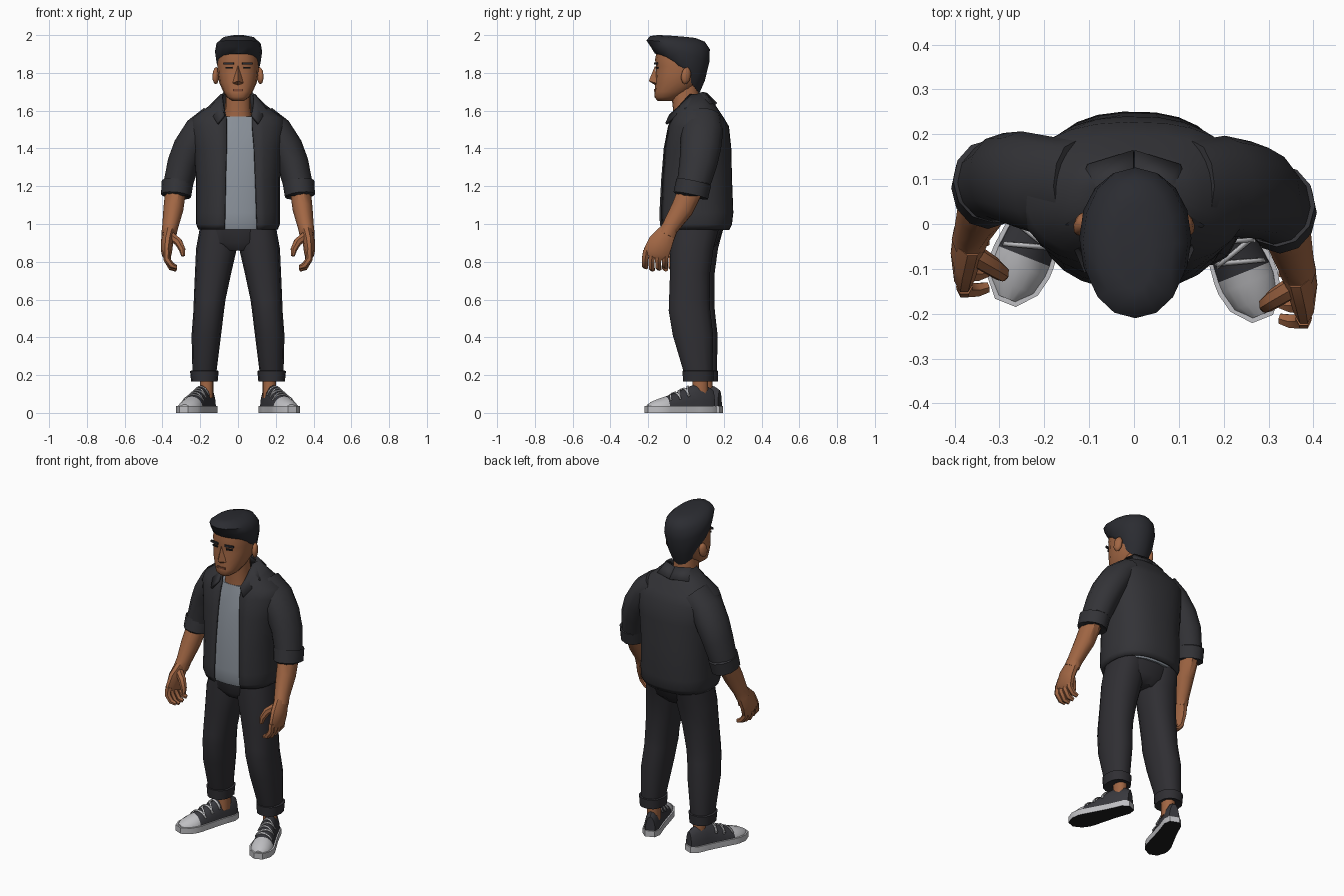
import bpy, bmesh, math
from mathutils import Vector as V

if "Cube" in bpy.data.objects:
    bpy.data.objects.remove(bpy.data.objects["Cube"])


def material(name, rgb):
    m = bpy.data.materials.new(name)
    m.diffuse_color = (*rgb, 1)
    m.use_nodes = True
    m.node_tree.nodes["Principled BSDF"].inputs["Base Color"].default_value = m.diffuse_color
    return m


JACKET = material("charcoal cloth", (0.033, 0.033, 0.038))
PANTS = material("black denim", (0.029, 0.028, 0.033))
HAIR = material("black hair", (0.024, 0.025, 0.031))
SKIN = material("brown skin", (0.36, 0.135, 0.058))
LIP = material("dark skin", (0.21, 0.07, 0.035))
SHIRT = material("grey shirt", (0.26, 0.29, 0.33))
SHOE = material("shoe canvas", (0.04, 0.04, 0.047))
RUBBER = material("pale rubber", (0.52, 0.52, 0.54))
TREAD = material("black tread", (0.012, 0.012, 0.013))


def finish(name, bm, mats, angle=40, thick=0):
    bmesh.ops.recalc_face_normals(bm, faces=bm.faces)
    me = bpy.data.meshes.new(name)
    bm.to_mesh(me)
    bm.free()
    for m in mats:
        me.materials.append(m)
    me.shade_smooth()
    me.set_sharp_from_angle(angle=math.radians(angle))
    ob = bpy.data.objects.new(name, me)
    bpy.context.collection.objects.link(ob)
    if thick:
        mod = ob.modifiers.new("thickness", 'SOLIDIFY')
        mod.thickness, mod.offset = thick, 0
    return ob


def loft(name, rings, mats, closed=True, caps=True, rule=None, **kw):
    """Skin a list of equal-length point rings."""
    bm = bmesh.new()
    vs = [[bm.verts.new(p) for p in r] for r in rings]
    n = len(rings[0])
    for a, b in zip(vs, vs[1:]):
        for i in range(n if closed else n - 1):
            j = (i + 1) % n
            bm.faces.new((a[i], a[j], b[j], b[i]))
    if caps:
        bm.faces.new(vs[0])
        bm.faces.new(vs[-1])
    if rule:
        bm.normal_update()
        bmesh.ops.recalc_face_normals(bm, faces=bm.faces)
        for f in bm.faces:
            f.material_index = rule(f)
    return finish(name, bm, mats, **kw)


def oval(z, yf, yb, rx, cx=0, n=16, p=2.3, zb=None, a0=0.0, a1=2 * math.pi, open_arc=False):
    """Horizontal superellipse from yf (front) to yb (back); zb drops the back edge."""
    pts = []
    for i in range(n):
        t = a0 + (a1 - a0) * i / (n - 1 if open_arc else n)
        c, s = math.cos(t), math.sin(t)
        x = cx + rx * math.copysign(abs(c) ** (2 / p), c)
        k = (1 + math.copysign(abs(s) ** (2 / p), s)) / 2
        zz = z if zb is None else z + (zb - z) * k ** 1.5
        pts.append(V((x, yf + (yb - yf) * k, zz)))
    return pts


def tube(name, path, mat, s=1, n=10, **kw):
    """Tube along (x, y, z, side radius, depth radius); s mirrors x."""
    P = [V(p[:3]) for p in path]
    rings = []
    for i, p in enumerate(path):
        t = (P[min(i + 1, len(P) - 1)] - P[max(i - 1, 0)]).normalized()
        side = t.cross(V((0, 1, 0))).normalized()
        depth = side.cross(t)
        ring = [P[i] + side * p[3] * math.cos(2 * math.pi * k / n)
                + depth * p[4] * math.sin(2 * math.pi * k / n) for k in range(n)]
        rings.append([V((q.x * s, q.y, q.z)) for q in ring])
    return loft(name, rings, [mat], **kw)


def box(name, c, size, mat, rz=0):
    bm = bmesh.new()
    bmesh.ops.create_cube(bm, size=1)
    bmesh.ops.scale(bm, vec=size, verts=bm.verts)
    ob = finish(name, bm, [mat])
    ob.location, ob.rotation_euler = c, (0, 0, rz)
    return ob


# Jacket: open-fronted shell; last two values are the opening edges in x
body = [(.972, -.13, .225, .205, -.07, .1), (1.0, -.138, .238, .216, -.07, .1),
        (1.06, -.14, .245, .216, -.068, .098), (1.235, -.13, .238, .216, -.065, .092),
        (1.4, -.115, .234, .23, -.06, .085), (1.515, -.092, .222, .25, -.06, .075),
        (1.56, -.075, .195, .235, -.06, .075), (1.62, -.045, .155, .15, -.075, .08),
        (1.685, -.01, .105, .088, -.083, .083)]
P = 2.4
rings = []
for z, yf, yb, rx, xa, xb in body:
    start = -math.acos((xb / rx) ** (P / 2))
    end = math.pi + math.acos((-xa / rx) ** (P / 2))
    rings.append(oval(z, yf, yb, rx, n=25, p=P, a0=start, a1=end, open_arc=True))
loft("jacket", rings, [JACKET], closed=False, caps=False, thick=.012)

# Shirt just inside the jacket
loft("shirt", [oval(z, yf + .012, yb - .02, rx - .014, n=20, p=P)
               for z, yf, yb, rx, *_ in body[:6]]
     + [oval(1.568, -.07, .15, .14, n=20)], [SHIRT])

# Collar wings
bm = bmesh.new()
for s in (-1, 1):
    inner = [(0, .105, 1.69), (.07, .085, 1.695), (.092, .02, 1.67), (.072, -.085, 1.575)]
    outer = [(0, .16, 1.635), (.1, .13, 1.635), (.152, .0, 1.605), (.108, -.105, 1.53)]
    a, b = [[bm.verts.new((x * s, y, z)) for x, y, z in row] for row in (inner, outer)]
    for i in range(3):
        bm.faces.new((a[i], a[i + 1], b[i + 1], b[i]))
finish("collar", bm, [JACKET], thick=.014)

# Neck and head
loft("neck", [oval(1.52, -.07, .08, .085), oval(1.6, -.068, .075, .068),
              oval(1.75, -.085, .065, .066)], [SKIN])
loft("head", [oval(*r) for r in ((1.652, -.15, -.06, .032), (1.672, -.168, -.03, .06),
     (1.70, -.166, .02, .078), (1.75, -.162, .07, .1), (1.80, -.16, .09, .107),
     (1.835, -.158, .1, .109), (1.87, -.164, .105, .109), (1.94, -.15, .1, .1))], [SKIN], angle=60)

# Nose wedge
bm = bmesh.new()
nose = [bm.verts.new(p) for p in ((0, -.163, 1.84), (-.03, -.155, 1.745), (0, -.197, 1.757),
                                  (.03, -.155, 1.745), (0, -.16, 1.733))]
for f in ((0, 1, 2), (0, 2, 3), (1, 4, 2), (2, 4, 3), (0, 3, 4, 1)):
    bm.faces.new([nose[i] for i in f])
finish("nose", bm, [SKIN])
box("mouth", (0, -.164, 1.708), (.055, .009, .012), LIP)

for s in (-1, 1):
    box("eyebrow", (.05 * s, -.158, 1.85), (.055, .009, .012), HAIR, .22 * s)
    box("eye", (.048 * s, -.154, 1.828), (.036, .008, .009), TREAD, .22 * s)
    # Ear
    bm = bmesh.new()
    bmesh.ops.create_icosphere(bm, subdivisions=2, radius=1)
    bmesh.ops.scale(bm, vec=(.017, .027, .046), verts=bm.verts)
    ear = finish("ear", bm, [SKIN])
    ear.location, ear.rotation_euler = (.117 * s, .0, 1.785), (-.15, 0, .35 * s)

# Hair: cap with a low back edge and a raised fringe
hair = [(1.90, 1.69, -.15, .07, .098), (1.902, 1.76, -.165, .1, .116),
        (1.94, 1.86, -.188, .124, .125), (1.972, 1.925, -.21, .126, .117),
        (1.995, 1.965, -.19, .1, .085), (2.0, 1.985, -.15, .05, .04)]
loft("hair", [oval(zf, yf, yb, rx, cx=.003, zb=zb, p=2.1) for zf, zb, yf, yb, rx in hair],
     [HAIR], angle=50)

# Pelvis joining the trouser legs
loft("trouser_seat", [oval(.86, -.05, .13, .09), oval(.9, -.078, .17, .17),
                      oval(1.0, -.08, .205, .203)], [PANTS])


def shoe(s, dy):
    ang = .38

    def place(u, v, z):
        x = .145 + u * math.sin(ang) + v * math.cos(ang)
        y = .155 + dy - u * math.cos(ang) + v * math.sin(ang)
        return V((x * s, y, z))

    st = [(0, .03, .12), (.03, .043, .14), (.1, .046, .15), (.13, .048, .142), (.2, .056, .112),
          (.27, .064, .087), (.295, .064, .08), (.34, .054, .064), (.372, .026, .045)]

    def arch(u, w, h, lo=0.0, hi=math.pi, grow=0.0, skew=0.0, n=9):
        out = []
        for i in range(n):
            t = lo + (hi - lo) * i / (n - 1)
            out.append(place(u + skew * math.cos(t), (w + grow) * math.cos(t),
                             .02 + (h - .02 + grow) * math.sin(t)))
        return out

    # Canvas upper with a pale toe cap ahead of the sixth station
    limit = place(.28, 0, 0)
    fwd = place(1, 0, 0) - place(0, 0, 0)
    loft("shoe_upper", [arch(*r) for r in st], [SHOE, RUBBER],
         rule=lambda f: int((f.calc_center_median() - limit).dot(fwd) > -.012))
    # Sole: pale wall, black tread underneath
    edge = [(u, w + .007) for u, w, h in st]
    edge[0], edge[-1] = (-.008, .028), (.382, .025)
    loop = edge + [(u, -w) for u, w in reversed(edge)]
    loft("shoe_sole", [[place(u, v, z) for u, v in loop] for z in (0, .036)], [RUBBER, TREAD],
         rule=lambda f: int(f.normal.z < -.5))
    # Laces follow the arch of the upper
    for k in range(5):
        u = .145 + .025 * k
        w, h = .048 + .11 * (u - .13), .142 - .43 * (u - .13)
        sk = .02 * (-1) ** k
        loft("lace", [arch(u + d, w, h - .43 * d, .65, math.pi - .65, .005, sk)
                      for d in (-.005, .005)], [RUBBER], closed=False, caps=False, thick=.005)


for s in (-1, 1):
    # Trouser leg and turned-up cuff
    d = -.012 if s > 0 else .012
    leg = [(.98, -.07, .19, .098, .104), (.87, -.075, .16, .108, .114), (.74, -.075, .142, .096, .132),
           (.6, -.08, .14, .084, .15), (.54, -.082, .143, .081, .155), (.41, -.06, .158, .078, .168),
           (.21, -.0, .153, .063, .178)]
    loft("trouser_leg", [oval(z, a + d, b + d, r, c * s, 14) for z, a, b, r, c in leg], [PANTS])
    loft("trouser_cuff", [oval(z, a + d, b + d, r, .178 * s, 14) for z, a, b, r in (
        (.17, .01, .145, .055), (.165, -.006, .158, .07), (.222, -.008, .16, .076),
        (.226, .005, .15, .06))], [PANTS])
    loft("ankle", [oval(z, .045 + d, .13 + d, .036, .166 * s, 10) for z in (.08, .2)], [SKIN])
    shoe(s, -.012 if s > 0 else .024)

    # Sleeve and rolled cuff; the left and right arms swing slightly differently
    e = -.015 if s > 0 else .04
    tube("sleeve", [(.13, .085, 1.565, .07, .1), (.2, .085, 1.495, .085, .112),
                    (.255, .083 + e * .4, 1.40, .09, .108), (.29, .075 + e * .7, 1.32, .084, .1),
                    (.323, .05 + e, 1.19, .076, .086)], JACKET, s, 12)
    tube("sleeve_cuff", [(.32, .056 + e, 1.225, .07, .075), (.32, .056 + e, 1.222, .084, .094),
                         (.328, .04 + e, 1.15, .08, .093), (.328, .04 + e, 1.148, .06, .07)],
         JACKET, s, 12)
    # Forearm, palm, fingers and thumb
    h = 0 if s > 0 else .07
    tube("forearm", [(.33, .04 + e, 1.18, .055, .066), (.342, -.02 + h * .7, 1.08, .053, .062),
                     (.36, -.085 + h, .98, .042, .046), (.367, -.105 + h, .94, .04, .05)], SKIN, s)
    tube("palm", [(.365, -.1 + h, .955, .036, .05), (.376, -.135 + h, .9, .033, .068),
                  (.378, -.158 + h, .845, .028, .072), (.374, -.165 + h, .825, .02, .064)], SKIN, s)
    for k in range(4):
        y, drop = -.217 + .035 * k + h, (.0, .012, .008, -.002)[k]
        tube("finger", [(.378, y + .008, .86, .019, .02), (.378, y, .815, .018, .019),
                        (.352, y, .78 - drop, .016, .017), (.326, y + .006, .77 - drop, .011, .013)],
             SKIN, s, 6)
    tube("thumb", [(.355, -.14 + h, .935, .025, .025), (.315, -.165 + h, .905, .022, .023),
                   (.295, -.18 + h, .865, .018, .019), (.29, -.185 + h, .83, .01, .012)], SKIN, s, 7)
